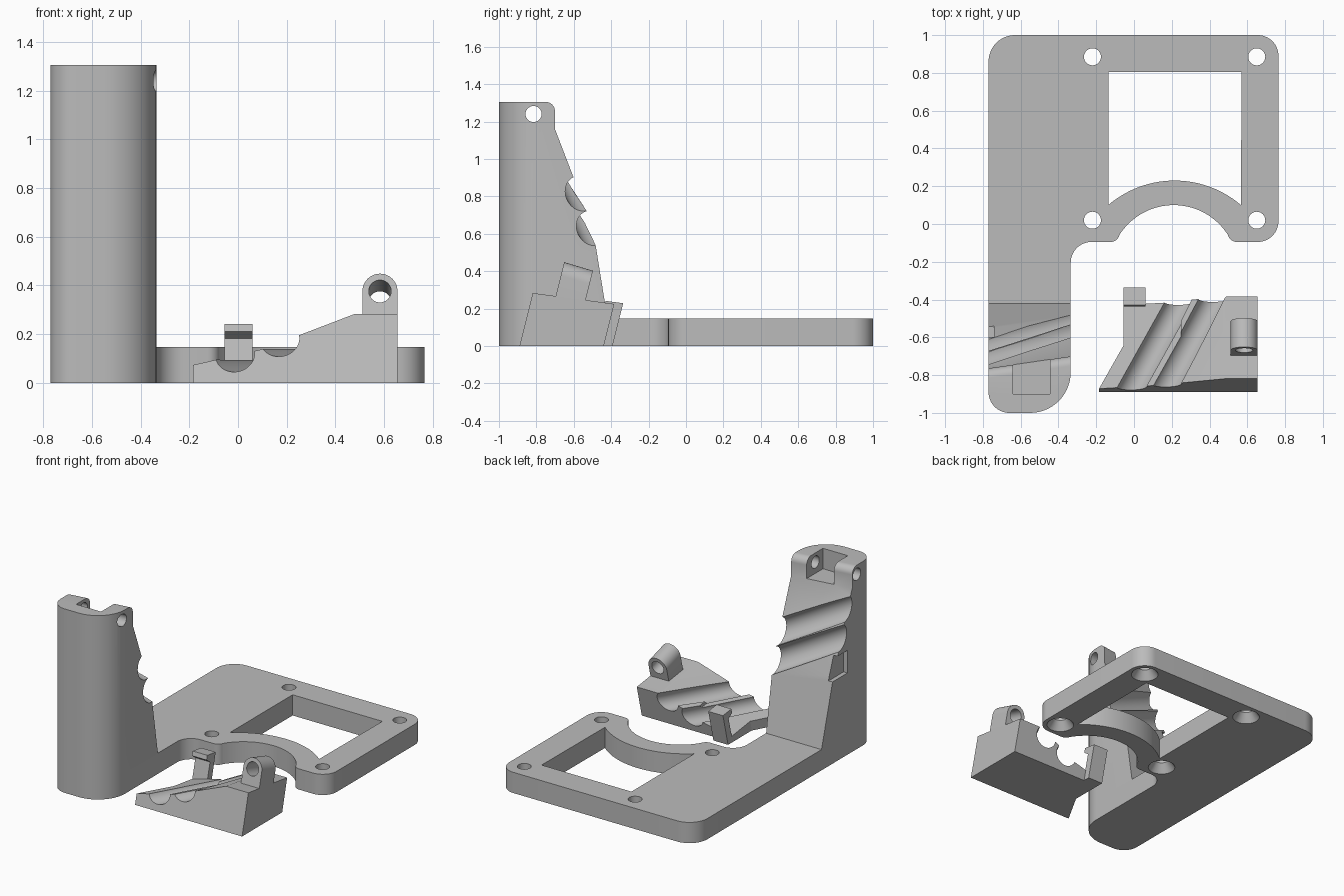
import bpy, bmesh
from math import sin, cos, radians
from mathutils import Vector, Matrix

if "Cube" in bpy.data.objects:
    bpy.data.objects.remove(bpy.data.objects["Cube"])

grey = bpy.data.materials.new("plain grey")
grey.use_nodes = True
grey.diffuse_color = (0.5, 0.5, 0.5, 1)
grey.node_tree.nodes["Principled BSDF"].inputs["Base Color"].default_value = (0.5, 0.5, 0.5, 1)


def finish(bm, name):
    bmesh.ops.recalc_face_normals(bm, faces=bm.faces)
    mesh = bpy.data.meshes.new(name)
    bm.to_mesh(mesh)
    bm.free()
    mesh.materials.append(grey)
    obj = bpy.data.objects.new(name, mesh)
    bpy.context.collection.objects.link(obj)
    return obj


def arc(cx, cy, r, a0, a1, n=14):
    angles = [radians(a0 + (a1 - a0) * i / n) for i in range(n + 1)]
    return [(cx + r * cos(a), cy + r * sin(a)) for a in angles]


def loft(name, axis, a, b, start, end=None):
    """Solid between two matching profiles, at a and b along an axis."""
    place = {"x": lambda p, t: (t, p[0], p[1]),
             "y": lambda p, t: (p[0], t, p[1]),
             "z": lambda p, t: (p[0], p[1], t)}[axis]
    bm = bmesh.new()
    lo = [bm.verts.new(place(p, a)) for p in start]
    hi = [bm.verts.new(place(p, b)) for p in (end or start)]
    bm.faces.new(lo)
    bm.faces.new(hi)
    for i in range(len(lo)):
        j = (i + 1) % len(lo)
        bm.faces.new((lo[i], lo[j], hi[j], hi[i]))
    return finish(bm, name)


def box(name, x0, x1, y0, y1, z0, z1):
    return loft(name, "z", z0, z1, [(x0, y0), (x1, y0), (x1, y1), (x0, y1)])


def rod(p, q, r, r2=None):
    p, q = Vector(p), Vector(q)
    bm = bmesh.new()
    turn = (q - p).to_track_quat("Z", "Y").to_matrix().to_4x4()
    bmesh.ops.create_cone(bm, cap_ends=True, segments=40, radius1=r, radius2=r2 or r,
                          depth=(q - p).length,
                          matrix=Matrix.Translation((p + q) / 2) @ turn)
    return finish(bm, "cutter")


def combine(obj, *others, op="DIFFERENCE"):
    for other in others:
        other.hide_render = True
        mod = obj.modifiers.new("cut", "BOOLEAN")
        mod.operation, mod.solver, mod.object = op, "EXACT", other
        bpy.context.view_layer.update()
        deps = bpy.context.evaluated_depsgraph_get()
        mesh = bpy.data.meshes.new_from_object(obj.evaluated_get(deps))
        obj.modifiers.clear()
        obj.data = mesh
        bpy.data.objects.remove(other)


def lean(obj, y0, drop):
    """Tilt a part back and let its top fall towards the rear."""
    obj.data.transform(Matrix(((1, 0, 0, 0), (0, 1 - 0.25 * drop, 0.25, y0),
                               (0, -drop, 1, 0), (0, 0, 0, 1))))


# Base plate with window, arched bridge and countersunk holes
T = 0.147
front_corners = arc(-0.66, -0.89, 0.11, 180, 270) + arc(-0.55, -0.785, 0.215, 270, 360)
outline = (front_corners + arc(-0.225, -0.205, 0.11, 180, 90)
           + arc(-0.125, -0.045, 0.05, -90, -20, 6)
           + arc(0.21, -0.24, 0.34, 148, 32, 32)
           + arc(0.545, -0.045, 0.05, 200, 270, 6)
           + arc(0.655, 0.015, 0.11, 270, 360)
           + arc(0.655, 0.89, 0.11, 0, 90) + arc(-0.63, 0.86, 0.14, 90, 180))
plate = loft("base_plate", "z", 0, T, outline)
window = [(0.57, 0.805), (-0.135, 0.805)] + arc(0.215, -0.31, 0.54, 130.5, 49.5, 28)
combine(plate, loft("cutter", "z", -0.1, 0.3, window))
for x in (-0.22, 0.65):
    for y in (0.02, 0.885):
        combine(plate, rod((x, y, -0.1), (x, y, 0.3), 0.045),
                rod((x, y, -0.01), (x, y, 0.06), 0.095, 0.045))


# Tower with a twisted rear face
def tower_profile(rear, top_y):
    return ([(-1.1, T)] + rear + [(top_y, 1.16)]
            + arc(top_y - 0.05, 1.255, 0.05, 0, 90, 8) + [(-1.1, 1.305)])


right = tower_profile([(-0.42, T), (-0.485, 0.55), (-0.53, 0.72), (-0.6, 0.9)], -0.7)
left = tower_profile([(-0.42, T), (-0.55, 0.6), (-0.595, 0.72), (-0.665, 0.92)], -0.765)
tower = loft("tower", "x", -0.775, -0.33, left, right)
footprint = front_corners + [(-0.335, -0.2), (-0.77, -0.2)]
combine(tower, loft("cutter", "z", 0, 2, footprint), op="INTERSECT")

# Tower grooves, top slot, pin hole and side recess
for y, z in ((-0.56, 0.815), (-0.5, 0.63)):
    middle, way = Vector((-0.335, y, z)), Vector((-0.435, -0.115, 0.23))
    combine(tower, rod(middle - way * 0.4, middle + way * 1.4, 0.083))
combine(tower, box("cutter", -0.64, -0.445, -0.9, -0.5, 1.16, 1.5),
        rod((-1, -0.815, 1.24), (0, -0.815, 1.24), 0.043),
        box("cutter", -0.8, -0.74, -0.71, -0.4, 0.58, 0.74))

# Loose wedge: sloped block trimmed to its footprint
wedge = loft("wedge", "y", 0, 0.45, [
    (-0.185, -0.3), (0.655, -0.3), (0.655, 0.283), (0.48, 0.283),
    (0.25, 0.195), (0.25, 0.172), (-0.185, 0.073)])
combine(wedge, loft("cutter", "z", -1, 1, [
    (-0.185, -0.1), (-0.185, 0), (-0.055, 0.23), (-0.055, 0.6), (0.8, 0.6), (0.8, -0.1)]),
    op="INTERSECT")
for x, h in ((-0.012, 0.115), (0.172, 0.178)):
    start, way = Vector((x, 0, h)), Vector((0.25, 0.45, 0.06))
    combine(wedge, rod(start - way * 0.5, start + way * 1.5, 0.07))

# Hook post behind the wedge
hook = loft("hook_post", "x", -0.055, 0.06, [
    (0.445, -0.3), (0.497, -0.3), (0.497, 0.293), (0.4, 0.293), (0.4, 0.262), (0.445, 0.24)])

# Pierced lug on the wedge
lug = loft("wedge_lug", "y", 0, 0.165,
           [(0.511, 0.22), (0.655, 0.22)] + arc(0.583, 0.376, 0.072, 0, 180, 24))
combine(lug, rod((0.583, -0.1, 0.376), (0.583, 0.4, 0.376), 0.046))

lean(lug, -0.763, 0.28)
for part in (wedge, hook):
    lean(part, -0.89, 0.13)
    combine(part, box("cutter", -2, 2, -2, 2, -1, 0))

# Smooth curved walls, crisp edges
bpy.ops.object.select_all(action="DESELECT")
for part in (plate, tower, wedge, hook, lug):
    part.select_set(True)
bpy.context.view_layer.objects.active = plate
bpy.ops.object.shade_smooth_by_angle(angle=radians(25))
